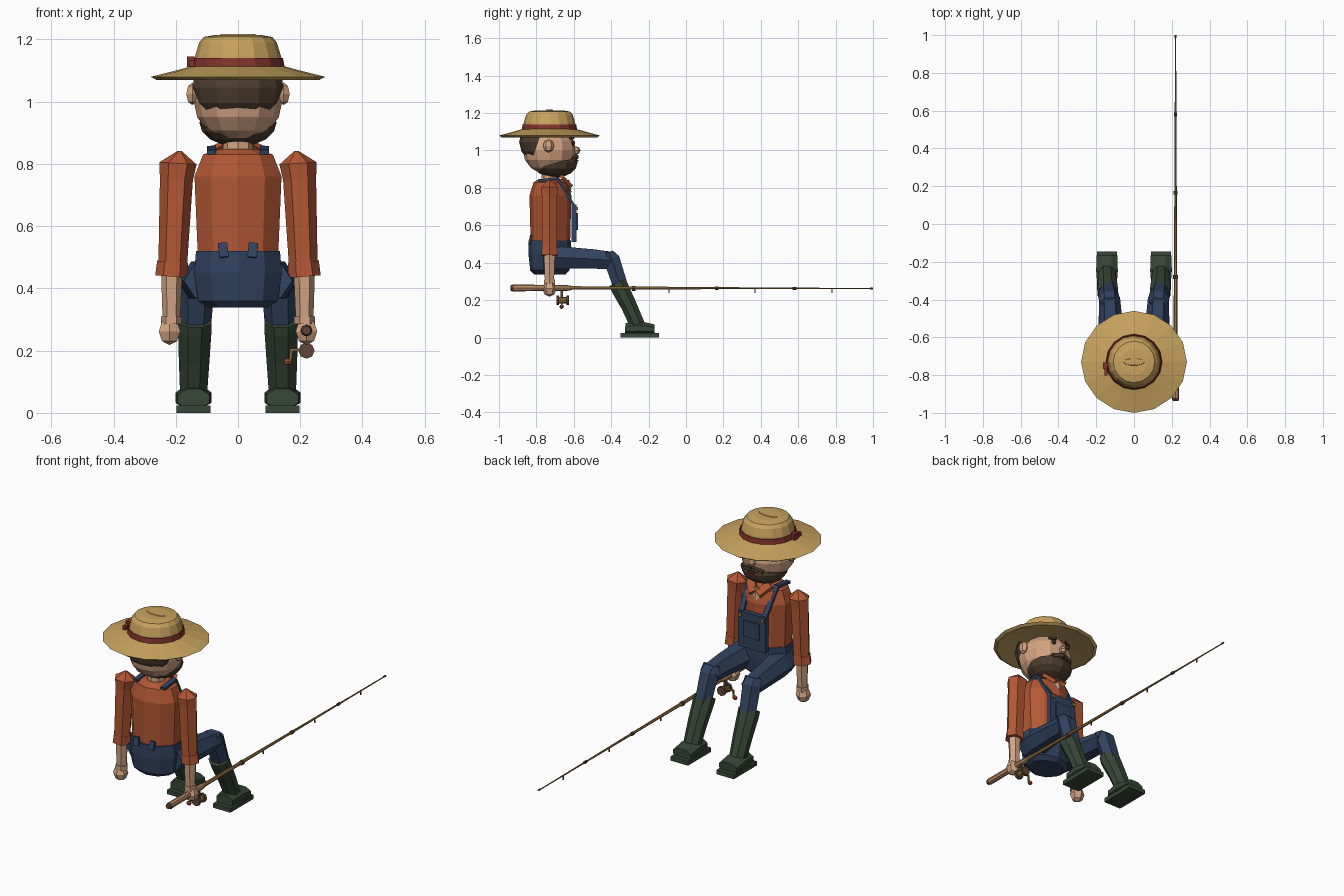
import bpy, bmesh, math
from mathutils import Vector, Matrix

if "Cube" in bpy.data.objects:
    bpy.data.objects.remove(bpy.data.objects["Cube"])


def material(name, rgb):
    m = bpy.data.materials.new(name)
    lin = [(c / 255 / 12.92) if c < 10 else ((c / 255 + 0.055) / 1.055) ** 2.4 for c in rgb]
    m.diffuse_color = (*lin, 1)
    m.use_nodes = True
    m.node_tree.nodes["Principled BSDF"].inputs["Base Color"].default_value = m.diffuse_color
    return m


STRAW = material("straw", (200, 163, 95))
RED = material("band_red", (128, 50, 42))
HAIR = material("hair_brown", (78, 61, 46))
SKIN = material("skin", (212, 164, 130))
SHIRT = material("shirt_orange", (178, 87, 52))
DENIM = material("denim_blue", (49, 66, 96))
BOOT = material("boot_green", (55, 70, 55))
ROD = material("rod_gold", (150, 116, 64))
CORK = material("cork", (186, 138, 100))
BROWN = material("reel_brown", (98, 70, 54))


def finish(name, bm, mat):
    bmesh.ops.recalc_face_normals(bm, faces=bm.faces)
    me = bpy.data.meshes.new(name)
    bm.to_mesh(me)
    bm.free()
    me.materials.append(mat)
    ob = bpy.data.objects.new(name, me)
    bpy.context.collection.objects.link(ob)
    return ob


def tube(name, rings, mat, n=6, phase=0.0):
    """Loft through rings (x, y, z, radius_u, radius_v), all square to the overall axis."""
    bm = bmesh.new()
    d = (Vector(rings[-1][:3]) - Vector(rings[0][:3])).normalized()
    ref = Vector((0, 1, 0)) if abs(d.x) > 0.8 else Vector((1, 0, 0))
    u = (ref - d * ref.dot(d)).normalized()
    v = d.cross(u)
    loops = []
    for r in rings:
        angles = [phase + 2 * math.pi * i / n for i in range(n)]
        loops.append([bm.verts.new(Vector(r[:3]) + u * r[3] * math.cos(a) + v * r[4] * math.sin(a))
                      for a in angles])
    for a, b in zip(loops, loops[1:]):
        for i in range(n):
            j = (i + 1) % n
            bm.faces.new((a[i], a[j], b[j], b[i]))
    bm.faces.new(loops[0])
    bm.faces.new(loops[-1])
    return finish(name, bm, mat)


def lathe(name, profile, mat, y, n, phase=0.0):
    """Upright loft: profile of (z, radius_x, radius_y)."""
    return tube(name, [(0, y, z, a, b) for z, a, b in profile], mat, n, phase)


def box(name, c, size, mat, rot_x=0.0):
    bm = bmesh.new()
    m = Matrix.Translation(c) @ Matrix.Rotation(rot_x, 4, 'X') @ Matrix.Diagonal((*size, 1))
    bmesh.ops.create_cube(bm, size=1, matrix=m)
    return finish(name, bm, mat)


def beam(name, a, b, w, t, mat):
    k = math.sqrt(0.5)
    return tube(name, [(*a, w * k, t * k), (*b, w * k, t * k)], mat, 4, math.pi / 4)


def ball(name, c, r, mat, seg=12, rings=8, cut=None):
    """Faceted ellipsoid, optionally trimmed: cut = (point, normal of the removed side)."""
    bm = bmesh.new()
    bmesh.ops.create_uvsphere(bm, u_segments=seg, v_segments=rings, radius=1,
                              matrix=Matrix.Translation(c) @ Matrix.Diagonal((*r, 1)))
    if cut:
        geom = bm.verts[:] + bm.edges[:] + bm.faces[:]
        res = bmesh.ops.bisect_plane(bm, geom=geom, plane_co=cut[0], plane_no=cut[1], clear_outer=True)
        edges = [e for e in res["geom_cut"] if isinstance(e, bmesh.types.BMEdge)]
        bmesh.ops.contextual_create(bm, geom=edges)
    return finish(name, bm, mat)


Y = -0.73

# straw hat with band, knot and pinched top
lathe("hat", [(1.09, .12, .12), (1.07, .262, .255), (1.08, .28, .27), (1.1, .2, .195), (1.115, .145, .142),
              (1.15, .137, .137), (1.19, .125, .125), (1.208, .11, .11), (1.215, .07, .07)], STRAW, Y, 16)
lathe("hat_band", [(1.112, .15, .148), (1.14, .144, .143)], RED, Y, 16)
lathe("hat_pinch", [(1.21, .06, .022), (1.218, .055, .018)], STRAW, Y, 10)
box("band_knot", (-.152, -.75, 1.128), (.025, .035, .034), RED)
box("band_tail", (-.148, -.785, 1.122), (.018, .035, .022), RED)

# head, hair and beard
ball("head", (0, Y, 1.0), (.142, .142, .13), SKIN)
ball("hair", (0, Y - .005, 1.045), (.16, .157, .13), HAIR, 14, 8,
     ((0, -.80, 1.02), Vector((0, 1, -.32)).normalized()))
ball("beard", (0, -.70, .935), (.125, .12, .08), HAIR, 12, 8,
     ((0, -.65, .945), Vector((0, -.25, 1)).normalized()))
ball("nose", (0, -.588, 1.0), (.022, .024, .022), SKIN, 6, 4)
for s, side in ((-1, "left"), (1, "right")):
    ball(side + "_ear", (s * .147, -.735, 1.025), (.022, .03, .036), SKIN, 6, 4)
    ball(side + "_eye", (s * .048, -.603, 1.04), (.013, .01, .015), HAIR, 6, 4)
    beam(side + "_brow", (s * .028, -.604, 1.067), (s * .07, -.618, 1.064), .01, .012, HAIR)
    beam(side + "_moustache", (0, -.586, .968), (s * .06, -.602, .952), .022, .02, HAIR)
box("mouth", (0, -.578, .945), (.04, .008, .008), RED)
lathe("neck", [(.8, .05, .05), (.92, .045, .045)], SKIN, -.725, 8)

# shirt
lathe("shirt", [(.49, .135, .105), (.6, .14, .108), (.76, .147, .112), (.83, .118, .09), (.848, .06, .06)],
      SHIRT, -.725, 10, math.pi / 10)
tube("open_neck_patch", [(0, -.618, .775, .006, .006), (0, -.638, .84, .05, .014)], SKIN, 4)

# trousers seat and bib
lathe("trouser_seat", [(.338, .1, .085), (.36, .135, .105), (.45, .148, .115), (.52, .142, .114)],
      DENIM, -.728, 10, math.pi / 10)
box("bib", (0, -.598, .61), (.17, .026, .2), DENIM)
box("bib_pocket", (0, -.583, .62), (.1, .009, .09), DENIM)

for s, side in ((-1, "left"), (1, "right")):
    # collar and braces
    beam(side + "_collar", (s * .015, -.618, .815), (s * .06, -.665, .862), .045, .02, SHIRT)
    beam(side + "_front_strap", (s * .07, -.59, .69), (s * .085, -.69, .855), .028, .014, DENIM)
    beam(side + "_shoulder_strap", (s * .085, -.69, .85), (s * .085, -.79, .838), .028, .014, DENIM)
    beam(side + "_back_strap", (s * .045, -.838, .5), (s * .05, -.828, .546), .03, .012, DENIM)
    box(side + "_strap_button", (s * .07, -.582, .69), (.018, .01, .018), ROD)

    # arm
    tube(side + "_sleeve", [(s * .187, Y, .842, .006, .006), (s * .193, Y, .802, .06, .052),
                            (s * .198, Y, .75, .053, .047), (s * .21, Y, .47, .046, .045)], SHIRT, 6)
    tube(side + "_cuff", [(s * .21, Y, .485, .05, .046), (s * .214, Y, .438, .052, .05)], SHIRT, 6)
    tube(side + "_forearm", [(s * .213, Y, .45, .034, .034), (s * .214, Y, .29, .028, .028)], SKIN, 6)
    tube(side + "_wrist", [(s * .214, Y, .31, .034, .034), (s * .214, Y, .285, .034, .034)], SKIN, 6)
    ball(side + "_hand", (s * .22, Y, .262), (.04, .038, .044), SKIN, 6, 4)

    # leg
    tube(side + "_thigh", [(s * .1, -.74, .425, .075, .065), (s * .112, -.66, .427, .078, .068),
                           (s * .125, -.5, .42, .062, .06), (s * .13, -.39, .412, .056, .052)], DENIM, 6)
    tube(side + "_shin", [(s * .13, -.415, .455, .05, .03), (s * .131, -.398, .42, .056, .05),
                          (s * .138, -.345, .26, .05, .045)], DENIM, 6)

    # boot
    tube(side + "_boot_shaft", [(s * .138, -.367, .295, .058, .052), (s * .139, -.355, .268, .058, .052),
                                (s * .141, -.305, .17, .053, .046), (s * .143, -.252, .05, .046, .043)], BOOT, 8,
         math.pi / 8)
    tube(side + "_boot_foot", [(s * .143, -.325, .045, .055, .035), (s * .143, -.25, .05, .062, .042),
                               (s * .143, -.168, .042, .06, .03)], BOOT, 8, math.pi / 8)
    box(side + "_boot_sole", (s * .143, -.247, .012), (.108, .205, .024), BOOT)

# fishing rod
X, Z = .22, .265
tube("rod_grip", [(X, -.935, Z, .012, .012), (X, -.925, Z, .018, .018), (X, -.64, Z, .016, .016),
                  (X, -.61, Z, .011, .011)], CORK, 8)
tube("rod_butt", [(X, -.938, Z, .014, .014), (X, -.922, Z, .0195, .0195)], BROWN, 8)
tube("rod_shaft", [(X, -.63, Z, .011, .011), (X, -.28, Z, .009, .009), (X, .165, Z - .001, .0065, .0065),
                   (X, .58, Z - .002, .0045, .0045), (X, .998, Z - .003, .003, .003)], ROD, 6)
for i, (y, r) in enumerate(((-.28, .013), (.165, .01), (.58, .008), (.995, .005))):
    tube(f"rod_joint_{i}", [(X, y - .01 if y < .9 else .985, Z - .002, r, r),
                            (X, min(y + .01, 1), Z - .002, r, r)], BROWN, 8)
for i, y in enumerate((-.09, .37, .78)):
    box(f"line_guide_{i}", (X, y, Z - .013), (.006, .005, .026), BROWN)

# reel with crank
beam("reel_stem", (X, -.665, .262), (X, -.665, .2), .014, .014, BROWN)
tube("reel_spool", [(X, -.69, .2, .017, .017), (X, -.63, .2, .017, .017)], ROD, 8)
for i, y in enumerate((-.692, -.64)):
    tube(f"reel_flange_{i}", [(X, y, .2, .026, .026), (X, y + .014, .2, .026, .026)], BROWN, 8)
beam("crank_arm", (X, -.665, .203), (.172, -.665, .203), .008, .008, ROD)
beam("crank_drop", (.172, -.665, .207), (.168, -.665, .168), .008, .008, ROD)
ball("crank_knob", (.16, -.665, .165), (.014, .012, .012), SHIRT, 6, 4)
